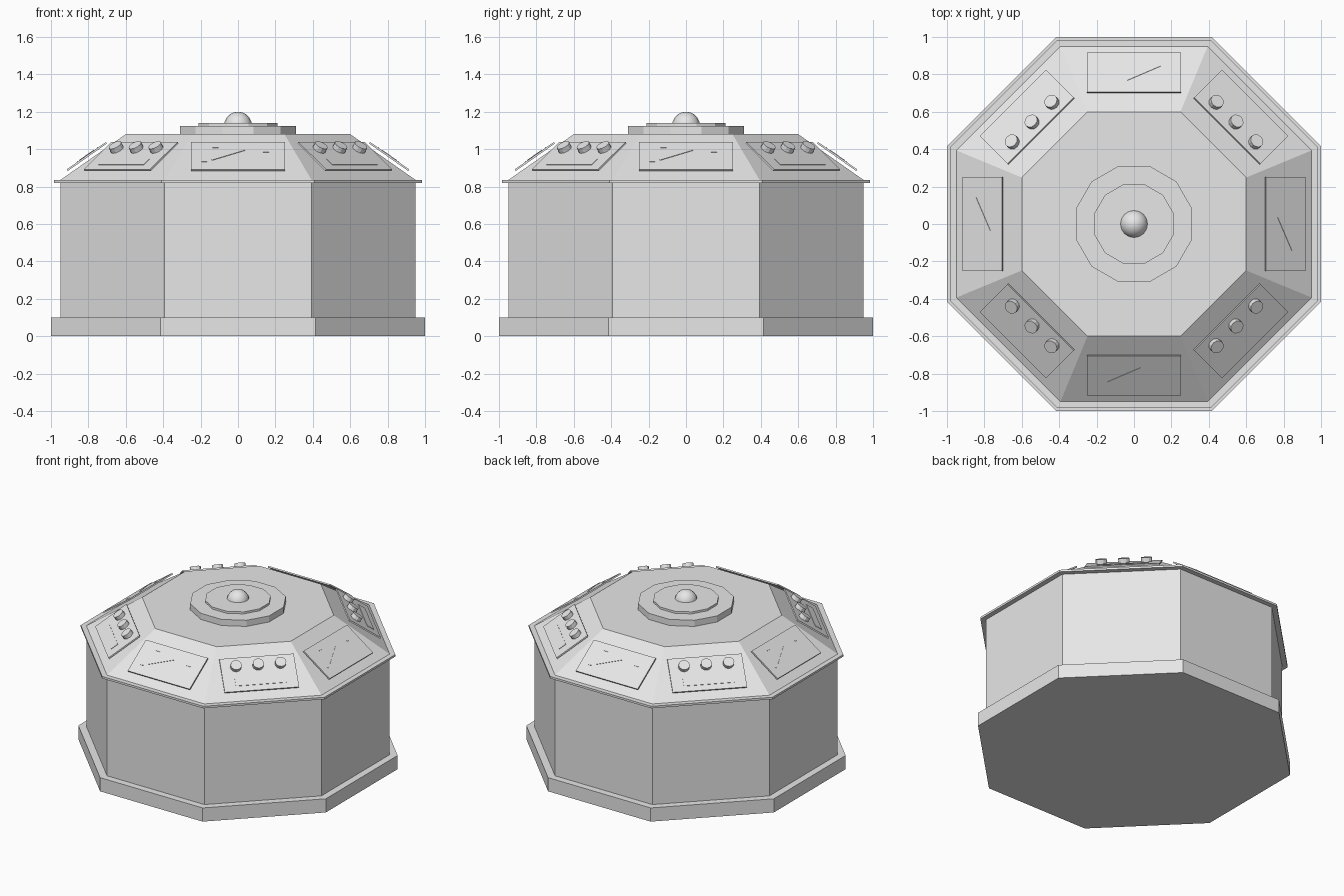
import bpy, bmesh, math
from mathutils import Matrix, Vector

if "Cube" in bpy.data.objects:
    bpy.data.objects.remove(bpy.data.objects["Cube"])

def mat(name, c):
    m = bpy.data.materials.new(name)
    m.diffuse_color = (c, c, c, 1)
    m.use_nodes = True
    m.node_tree.nodes["Principled BSDF"].inputs["Base Color"].default_value = m.diffuse_color
    return m

GREY = mat("light_grey", 0.8)

def finish(name, bm):
    bmesh.ops.recalc_face_normals(bm, faces=bm.faces)
    me = bpy.data.meshes.new(name)
    bm.to_mesh(me)
    bm.free()
    me.materials.append(GREY)
    ob = bpy.data.objects.new(name, me)
    bpy.context.collection.objects.link(ob)
    return ob

def prism(name, sides, levels):
    """Flat-sided solid from (apothem, z) levels, with flats facing the axes."""
    bm = bmesh.new()
    rings = []
    for ap, z in levels:
        r = ap / math.cos(math.pi / sides)
        rings.append([bm.verts.new((r * math.cos((i + .5) * 2 * math.pi / sides),
                                    r * math.sin((i + .5) * 2 * math.pi / sides), z))
                      for i in range(sides)])
    for a, b in zip(rings, rings[1:]):
        for i in range(sides):
            j = (i + 1) % sides
            bm.faces.new((a[i], a[j], b[j], b[i]))
    bm.faces.new(rings[0])
    bm.faces.new(rings[-1])
    return finish(name, bm)

# Main octagonal housing
prism("plinth", 8, [(1.0, 0), (1.0, .10)])
prism("cabinet", 8, [(.95, .10), (.95, .82)])
prism("rim", 8, [(.985, .82), (.985, .835)])
prism("sloped_console", 8, [(.95, .835), (.60, 1.08)])

# Stepped centre discs and dome
prism("centre_disc", 12, [(.31, 1.08), (.31, 1.125)])
prism("upper_disc", 12, [(.212, 1.125), (.212, 1.14)])
bm = bmesh.new()
bmesh.ops.create_uvsphere(bm, u_segments=16, v_segments=10, radius=.075,
                          matrix=Matrix.Translation((0, 0, 1.125)))
dome = finish("dome", bm)
for p in dome.data.polygons:
    p.use_smooth = True

# Local frame on a sloped face: u sideways, v up the slope, n outward
SL = math.hypot(.35, .245)
C, S = .35 / SL, .245 / SL

def frame(k):
    m = Matrix(((1, 0, 0, 0), (0, C, -S, -.775), (0, S, C, .9575), (0, 0, 0, 1)))
    return Matrix.Rotation(k * math.pi / 4, 4, 'Z') @ m

def box(bm, m, u, v, w, h, n0, n1, turn=0):
    t = (Matrix.Translation((u, v, (n0 + n1) / 2)) @ Matrix.Rotation(turn, 4, 'Z')
         @ Matrix.Diagonal((w, h, n1 - n0, 1)))
    bmesh.ops.create_cube(bm, size=1, matrix=m @ t)

LOW, TOP = .017, .027

def plan(y, n=TOP):
    """Slope coordinate of a point seen at distance y from the axis."""
    return (.775 + S * n - y) / C

for k in range(8):
    m = frame(k)
    plate = bmesh.new()
    box(plate, m, 0, -.025, .5, .256, LOW, TOP)
    if k % 2 == 0:
        finish(f"screen_{k}", plate)
        # Screen trace and ticks
        bm = bmesh.new()
        a, b = Vector((-.14, plan(.845))), Vector((.035, plan(.77)))
        d, c = b - a, (a + b) / 2
        box(bm, m, c.x, c.y, d.length, .006, TOP - .002, TOP + .003, math.atan2(d.y, d.x))
        for x, y in ((-.12, .75), (.15, .785), (-.18, .857)):
            box(bm, m, x, plan(y), .03, .006, TOP - .002, TOP + .003)
        finish(f"screen_marks_{k}", bm)
    else:
        finish(f"control_panel_{k}", plate)
        # Strip and three knobs
        bm = bmesh.new()
        box(bm, m, 0, plan(.86), .34, .055, TOP - .002, TOP + .003)
        finish(f"label_strip_{k}", bm)
        bm = bmesh.new()
        for x in (-.15, 0, .15):
            bmesh.ops.create_cone(bm, cap_ends=True, segments=12, radius1=.037, radius2=.037,
                                  depth=.034, matrix=m @ Matrix.Translation((x, .033, .039)))
        finish(f"knobs_{k}", bm)
